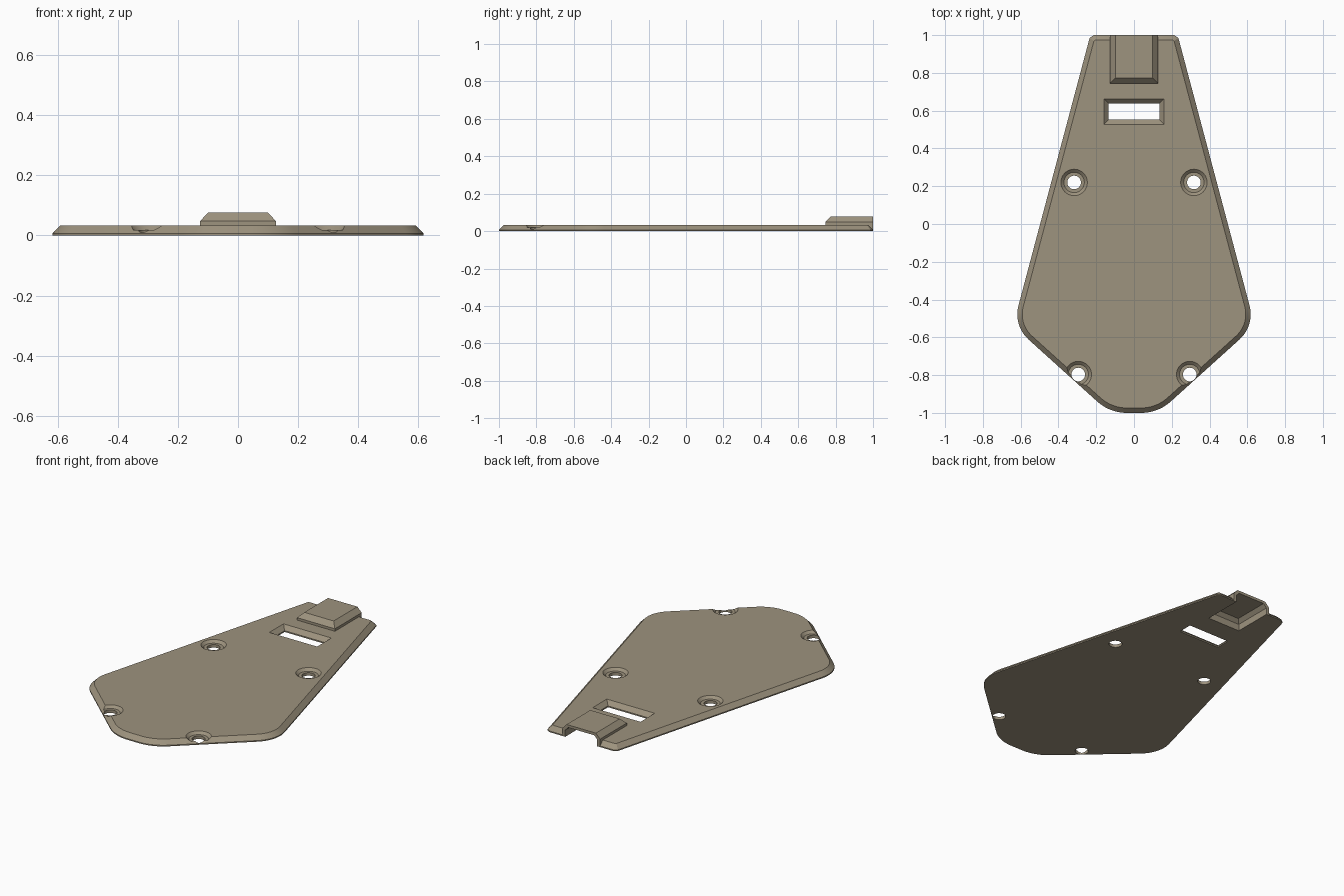
import bpy, bmesh, math
from mathutils import Vector

if "Cube" in bpy.data.objects:
    bpy.data.objects.remove(bpy.data.objects["Cube"])

TAN = bpy.data.materials.new("warm_grey_tan")
TAN.diffuse_color = (0.34, 0.292, 0.21, 1)
TAN.use_nodes = True
TAN.node_tree.nodes["Principled BSDF"].inputs["Base Color"].default_value = TAN.diffuse_color


def loft(name, rings):
    """Solid from stacked rings with equal point counts, lowest ring first."""
    bm = bmesh.new()
    vs = [[bm.verts.new(p) for p in ring] for ring in rings]
    n = len(vs[0])
    bm.faces.new(vs[0][::-1])
    bm.faces.new(vs[-1])
    for a, b in zip(vs, vs[1:]):
        for i in range(n):
            j = (i + 1) % n
            bm.faces.new((a[i], a[j], b[j], b[i]))
    bmesh.ops.recalc_face_normals(bm, faces=bm.faces)
    me = bpy.data.meshes.new(name)
    bm.to_mesh(me)
    bm.free()
    me.materials.append(TAN)
    ob = bpy.data.objects.new(name, me)
    bpy.context.collection.objects.link(ob)
    return ob


def rect(hx, y0, y1, z):
    return [(-hx, y0, z), (hx, y0, z), (hx, y1, z), (-hx, y1, z)]


def circle(x, y, r, z, n=48):
    return [(x + r * math.cos(2 * math.pi * i / n),
             y + r * math.sin(2 * math.pi * i / n), z) for i in range(n)]


def fillet(prev, corner, nxt, dist, n=10):
    """Arc tangent to both edges, starting dist away from the corner."""
    p, c, q = Vector(prev), Vector(corner), Vector(nxt)
    u, v = (p - c).normalized(), (q - c).normalized()
    half = u.angle(v) / 2
    r = dist * math.tan(half)
    centre = c + (u + v).normalized() * dist / math.cos(half)
    a, b = c + u * dist - centre, c + v * dist - centre
    total = a.angle(b)
    return [centre + (a * math.sin((1 - t) * total) + b * math.sin(t * total)) / math.sin(total)
            for t in (i / n for i in range(n + 1))]


def inset(points, d):
    out = []
    for i, p in enumerate(points):
        e1 = (p - points[i - 1]).normalized()
        e2 = (points[(i + 1) % len(points)] - p).normalized()
        n1, n2 = Vector((-e1.y, e1.x)), Vector((-e2.y, e2.x))
        out.append(p + (n1 + n2) * d / (1 + n1.dot(n2)))
    return out


def boolean(target, other, operation):
    mod = target.modifiers.new(operation.lower(), 'BOOLEAN')
    mod.operation, mod.object, mod.solver = operation, other, 'EXACT'
    bpy.context.view_layer.objects.active = target
    bpy.ops.object.modifier_apply(modifier=mod.name)
    bpy.data.objects.remove(other)


# Kite-shaped outline: right half counter-clockwise, then mirrored
tip, shoulder, foot = (0.231, 1.0), (0.640, -0.538), (0.128, -1.0)
right = fillet((-0.128, -1.0), foot, shoulder, 0.09)
right += fillet(foot, shoulder, tip, 0.11)
right += [Vector((0.235, 0.985)), Vector((0.212, 1.0))]
outline = right + [Vector((-p.x, p.y)) for p in reversed(right)]
top_line = inset(outline, 0.026)

# Plate with a thin lip and a sloping rim
plate = loft("cover_plate", [
    [(p.x, p.y, 0.0) for p in outline],
    [(p.x, p.y, 0.007) for p in outline],
    [(p.x, p.y, 0.033) for p in top_line]])

# Raised latch housing at the narrow end
housing = loft("latch_housing", [
    rect(0.126, 0.745, 1.0, 0.004),
    rect(0.126, 0.745, 1.0, 0.048),
    rect(0.098, 0.773, 1.0, 0.077)])
boolean(plate, housing, 'UNION')

# Hollow under the housing, open below and at the end
boolean(plate, loft("housing_hollow", [
    rect(0.107, 0.765, 1.1, -0.05),
    rect(0.107, 0.765, 1.1, 0.040),
    rect(0.087, 0.785, 1.1, 0.061)]), 'DIFFERENCE')

# Tapered slot
boolean(plate, loft("slot_cutter", [
    rect(0.135, 0.552, 0.638, -0.05),
    rect(0.135, 0.552, 0.638, 0.008),
    rect(0.160, 0.527, 0.663, 0.033),
    rect(0.160, 0.527, 0.663, 0.06)]), 'DIFFERENCE')

# Four screw holes with dished recesses
for x, y in ((0.317, 0.22), (0.295, -0.797)):
    for s in (-1, 1):
        boolean(plate, loft("screw_cutter", [
            circle(s * x, y, 0.036, -0.05),
            circle(s * x, y, 0.036, 0.018),
            circle(s * x, y, 0.054, 0.018),
            circle(s * x, y, 0.070, 0.033),
            circle(s * x, y, 0.070, 0.1)]), 'DIFFERENCE')

plate.select_set(True)
bpy.context.view_layer.objects.active = plate
bpy.ops.object.shade_smooth_by_angle(angle=math.radians(25))
